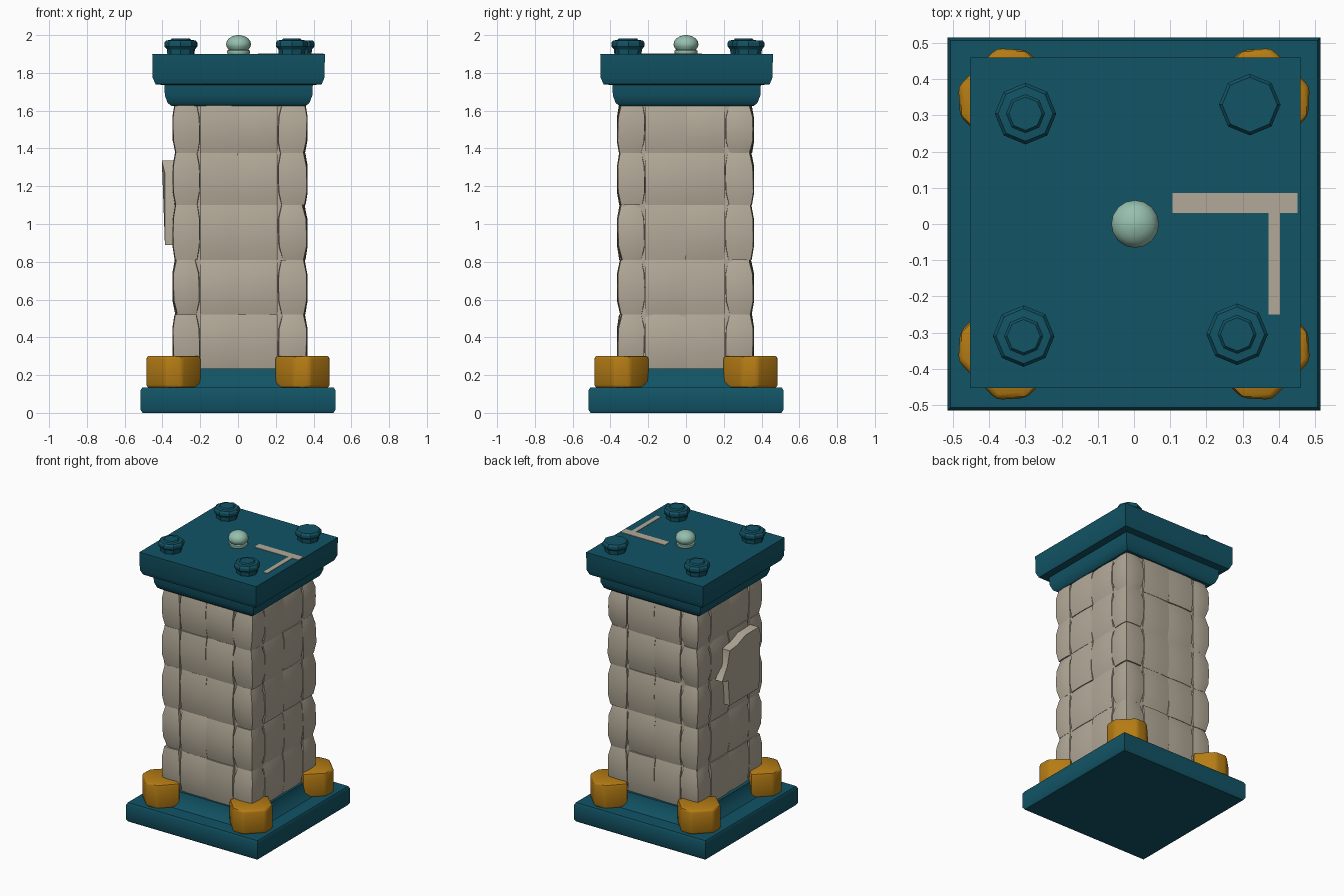
import bpy, bmesh, math, random
from mathutils import Vector

if "Cube" in bpy.data.objects:
    bpy.data.objects.remove(bpy.data.objects["Cube"])

random.seed(4)


def material(name, rgb):
    m = bpy.data.materials.new(name)
    m.diffuse_color = (*rgb, 1)
    m.use_nodes = True
    m.node_tree.nodes["Principled BSDF"].inputs["Base Color"].default_value = m.diffuse_color
    return m


TEAL = material("dark teal", (0.006, 0.088, 0.130))
STONE = material("warm stone", (0.45, 0.40, 0.315))
GOLD = material("ochre gold", (0.46, 0.20, 0.007))
MINT = material("pale mint", (0.30, 0.52, 0.42))


def finish(bm, name, mat, angle=35):
    bmesh.ops.recalc_face_normals(bm, faces=bm.faces[:])
    me = bpy.data.meshes.new(name)
    bm.to_mesh(me)
    bm.free()
    me.materials.append(mat)
    ob = bpy.data.objects.new(name, me)
    bpy.context.collection.objects.link(ob)
    bpy.ops.object.select_all(action='DESELECT')
    ob.select_set(True)
    bpy.context.view_layer.objects.active = ob
    bpy.ops.object.shade_smooth_by_angle(angle=math.radians(angle))
    return ob


def bridge(bm, loops):
    """Join vertex loops with quads and cap both ends."""
    n = len(loops[0])
    for a, b in zip(loops, loops[1:]):
        for i in range(n):
            j = (i + 1) % n
            bm.faces.new((a[i], a[j], b[j], b[i]))
    bm.faces.new(loops[0][::-1])
    bm.faces.new(loops[-1])


def lathe(name, mat, rings, sides, centre=(0, 0), turn=0.0, angle=35):
    """Stack of (radius, z) rings, closed at both ends."""
    bm = bmesh.new()
    bridge(bm, [[bm.verts.new((centre[0] + r * math.cos(turn + math.tau * i / sides),
                               centre[1] + r * math.sin(turn + math.tau * i / sides), z))
                 for i in range(sides)] for r, z in rings])
    return finish(bm, name, mat, angle)


def square_stack(name, mat, rings, centre=(0, 0)):
    return lathe(name, mat, [(h * math.sqrt(2), z) for h, z in rings], 4, centre, math.pi / 4)


def prism(name, mat, points, offset, bevel=0.0, angle=35):
    """Outline of 3D points pushed along an offset."""
    bm = bmesh.new()
    bridge(bm, [[bm.verts.new(p) for p in points],
                [bm.verts.new(Vector(p) + Vector(offset)) for p in points]])
    bmesh.ops.recalc_face_normals(bm, faces=bm.faces[:])
    if bevel:
        bmesh.ops.bevel(bm, geom=bm.edges[:], offset=bevel, segments=2, profile=0.5,
                        affect='EDGES')
    return finish(bm, name, mat, angle)


# Base slab, sloping plinth and stepped cap
square_stack("base_slab", TEAL, [(0.505, 0), (0.515, 0.015), (0.515, 0.12), (0.507, 0.135)])
square_stack("plinth", TEAL, [(0.41, 0.13), (0.375, 0.17), (0.36, 0.235)], (0.008, 0))
square_stack("cap", TEAL, [(0.355, 1.625), (0.375, 1.64), (0.39, 1.68), (0.393, 1.735),
                           (0.44, 1.74), (0.455, 1.775), (0.457, 1.90)], (0.003, 0.003))

# Shaft: core plus five courses of pillowed stones
square_stack("shaft_core", STONE, [(0.335, 0.22), (0.335, 1.635)], (0.01, 0))
XS = [-0.347, -0.20, 0.0, 0.21, 0.368]
YS = [-0.365, -0.215, 0.0, 0.205, 0.36]
ZS = [0.23, 0.52, 0.81, 1.10, 1.375, 1.63]

# One gridded unit cube serves as the pattern for every stone
pattern = bmesh.new()
bmesh.ops.create_cube(pattern, size=2)
bmesh.ops.subdivide_edges(pattern, edges=pattern.edges[:], cuts=3, use_grid_fill=True)
pattern.verts.index_update()
CUBE_VERTS = [tuple(v.co) for v in pattern.verts]
CUBE_FACES = [[v.index for v in f.verts] for f in pattern.faces]
pattern.free()

bm = bmesh.new()
for k in range(5):
    for i in range(4):
        for j in range(4):
            if i in (1, 2) and j in (1, 2):
                continue
            lo = Vector((XS[i], YS[j], ZS[k]))
            hi = Vector((XS[i + 1], YS[j + 1], ZS[k + 1]))
            mid, half = (lo + hi) / 2, (hi - lo) / 2
            bulge = random.uniform(0.016, 0.026)
            tilt = random.uniform(-0.004, 0.004)
            ox, oy = i in (0, 3), j in (0, 3)
            new = []
            for x, y, z in CUBE_VERTS:
                dx = bulge * (0.25 * y * y + 0.75 * z ** 4) * ox
                dy = bulge * (0.25 * x * x + 0.75 * z ** 4) * oy
                new.append(bm.verts.new(mid + Vector((x * (half.x - dx) + tilt * z * ox,
                                                      y * (half.y - dy) + tilt * z * oy,
                                                      z * half.z))))
            for f in CUBE_FACES:
                bm.faces.new([new[q] for q in f])
finish(bm, "shaft_stones", STONE, 40)

# Chamfered gold feet set diagonally at the four corners
FOOT = [(0.40, -0.127), (0.55, -0.130), (0.612, -0.075),
        (0.612, 0.075), (0.55, 0.130), (0.40, 0.127)]
for n in range(4):
    a = math.pi / 4 + n * math.pi / 2
    c, s = math.cos(a), math.sin(a)
    prism("corner_foot_%d" % (n + 1), GOLD,
          [(r * c - t * s, r * s + t * c, 0.132) for r, t in FOOT], (0, 0, 0.17), 0.016, 40)

# Octagonal studs on the cap
for n, p in enumerate([(-0.30, 0.305), (0.32, 0.33), (0.285, -0.305), (-0.305, -0.31)]):
    rings = [(0.068, 1.89), (0.072, 1.925), (0.085, 1.94), (0.085, 1.96), (0.076, 1.972)]
    if n != 1:
        rings += [(0.053, 1.974), (0.046, 1.982)]
    lathe("cap_stud_%d" % (n + 1), TEAL, rings, 8, p, 0, 25)

# Round finial in the middle of the cap
ball = [(0.066 * math.cos(t), 1.952 + 0.048 * math.sin(t))
        for t in [math.radians(d) for d in (-35, -15, 0, 20, 40, 60, 78)]]
lathe("finial", MINT, [(0.055, 1.895), (0.062, 1.908), (0.060, 1.918), (0.052, 1.922)] + ball
      + [(0.004, 2.0)], 16, (0.003, 0), 0, 50)


# Thin inlaid strips on the cap
def strip(name, x0, x1, y0, y1):
    prism(name, STONE, [(x0, y0, 1.898), (x1, y0, 1.898), (x1, y1, 1.898), (x0, y1, 1.898)],
          (0, 0, 0.005))


strip("inlay_long", 0.107, 0.452, 0.03, 0.085)
strip("inlay_short", 0.372, 0.404, -0.25, 0.03)

# Torn notice on the left side, with its upper edge curling outwards
NOTICE = [(0.065, 0.89), (0.08, 1.07), (0.15, 1.09), (0.09, 1.18), (0.085, 1.29), (0.0, 1.30),
          (-0.09, 1.335), (-0.24, 1.335), (-0.28, 1.27), (-0.265, 0.89)]
notice = prism("torn_notice", STONE, [(-0.335, y, z) for y, z in NOTICE], (-0.052, 0, 0))
for v in notice.data.vertices:
    if v.co.z > 1.28 and v.co.x < -0.36:
        v.co.x -= 0.016
